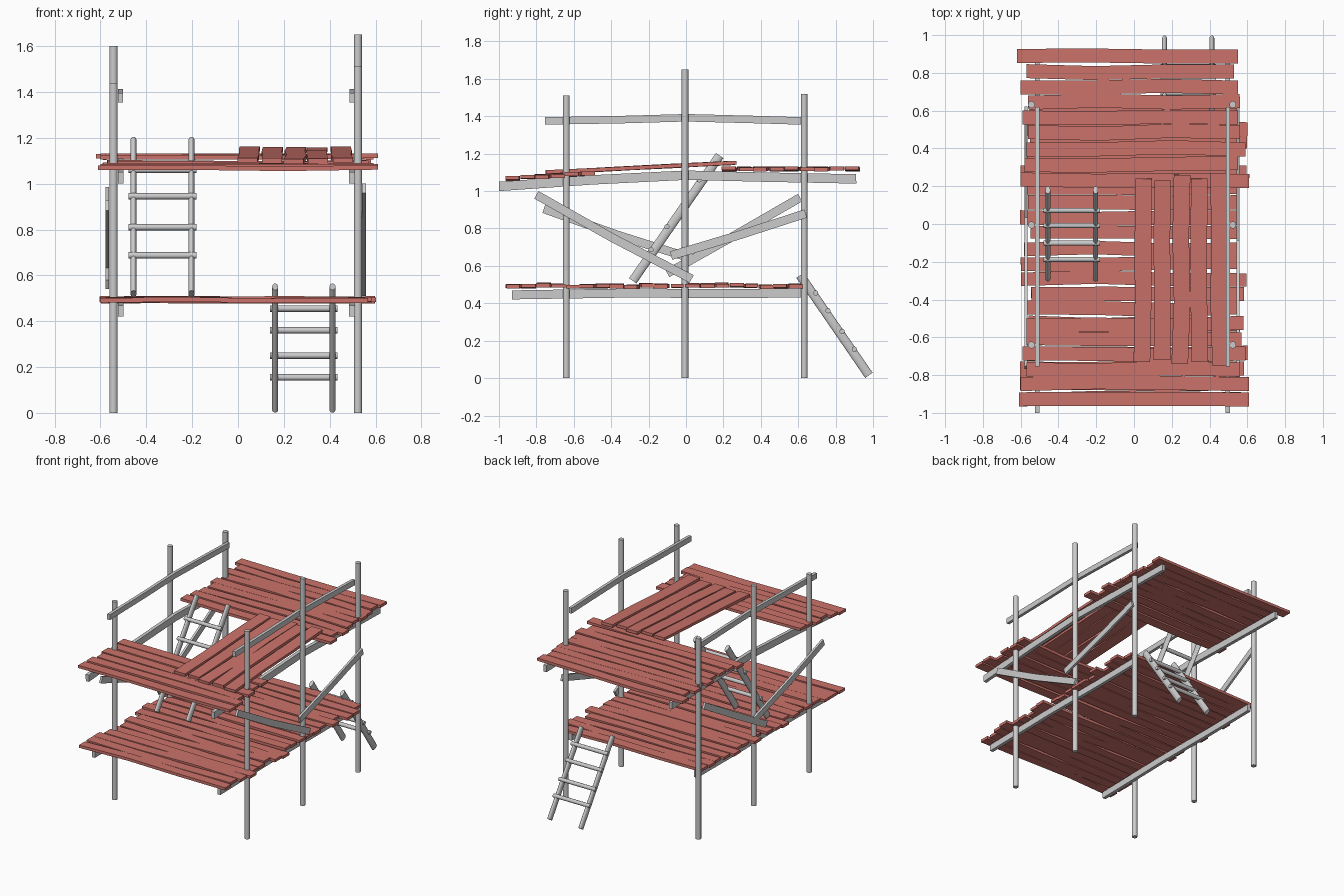
import bpy, bmesh, math, random
from mathutils import Vector

random.seed(4)
cube = bpy.data.objects.get("Cube")
if cube:
    bpy.data.objects.remove(cube, do_unlink=True)


def material(name, colour):
    m = bpy.data.materials.new(name)
    m.use_nodes = True
    m.diffuse_color = colour
    m.node_tree.nodes["Principled BSDF"].inputs["Base Color"].default_value = colour
    return m


red = material("red planks", (0.60, 0.17, 0.145, 1))
grey = material("grey timber", (0.6, 0.6, 0.6, 1))


def sweep(bm, points, width, height, sides=4):
    """Sweep a rectangle (4 sides) or an ellipse along a path."""
    points = [Vector(p) for p in points]
    axis = (points[-1] - points[0]).normalized()
    up = Vector((0, 1, 0)) if abs(axis.z) > 0.95 else Vector((0, 0, 1))
    side = axis.cross(up).normalized()
    up = side.cross(axis)
    grow = math.sqrt(2) if sides == 4 else 1
    rings = []
    for p in points:
        ring = []
        for i in range(sides):
            a = math.tau * (i + 0.5) / sides
            ring.append(bm.verts.new(p + side * math.cos(a) * width / 2 * grow
                                     + up * math.sin(a) * height / 2 * grow))
        rings.append(ring)
    for a, b in zip(rings, rings[1:]):
        for i in range(sides):
            j = (i + 1) % sides
            bm.faces.new((a[i], a[j], b[j], b[i])).smooth = sides > 4
    bm.faces.new(rings[0][::-1])
    bm.faces.new(rings[-1])


def finish(name, bm, mat):
    bmesh.ops.recalc_face_normals(bm, faces=bm.faces)
    mesh = bpy.data.meshes.new(name)
    bm.to_mesh(mesh)
    bm.free()
    mesh.materials.append(mat)
    obj = bpy.data.objects.new(name, mesh)
    bpy.context.collection.objects.link(obj)


def timber(name, points, width, height, sides=4):
    bm = bmesh.new()
    sweep(bm, points, width, height, sides)
    finish(name, bm, grey)


def wobble(amount):
    return random.uniform(-amount, amount)


def cross_plank(bm, y, z, left, right, width):
    """One slightly crooked plank lying across the frame."""
    pts = [(left + (right - left) * t, y + wobble(0.008), z + wobble(0.004))
           for t in (0, 0.33, 0.67, 1)]
    sweep(bm, pts, width, 0.02)


# Upright posts
LEFT, RIGHT = 0.523, -0.543
for label, x, tops in (("left", LEFT, (1.51, 1.65, 1.52)),
                       ("right", RIGHT, (1.44, 1.60, 1.46))):
    for place, y, top in zip(("front", "middle", "back"), (-0.64, -0.005, 0.632), tops):
        timber(f"{label}_{place}_post", [(x, y, 0), (x, y, top)], 0.037, 0.037, 12)

# Deck bearers and handrails on the inside of the posts
for label, x in (("left", 0.497), ("right", -0.512)):
    timber(f"{label}_lower_bearer",
           [(x, -0.93, 0.445), (x, -0.3, 0.455), (x, 0.2, 0.452), (x, 0.62, 0.455)], 0.025, 0.048)
    timber(f"{label}_upper_bearer",
           [(x, -1, 1.025), (x, -0.5, 1.06), (x, 0, 1.085), (x, 0.4, 1.075), (x, 0.91, 1.065)],
           0.025, 0.05)
    timber(f"{label}_handrail",
           [(x, -0.755, 1.375), (x, -0.35, 1.382), (x, 0, 1.392), (x, 0.35, 1.383),
            (x, 0.62, 1.375)], 0.022, 0.04)

# Diagonal braces outside the posts
for name, x, start, end in (
        ("left_front_brace", 0.55, (-0.80, 0.98), (0.03, 0.53)),
        ("left_back_brace", 0.55, (-0.08, 0.655), (0.64, 0.88)),
        ("right_front_brace", -0.571, (-0.76, 0.905), (0.03, 0.64)),
        ("right_back_brace", -0.571, (-0.10, 0.56), (0.61, 0.965))):
    middle = [(a + b) / 2 - 0.006 for a, b in zip(start, end)]
    timber(name, [(x, *start), (x, *middle), (x, *end)], 0.016, 0.046)

# Lower deck
bm = bmesh.new()
count = 20
for i in range(count):
    y = -0.925 + i * 1.51 / (count - 1)
    cross_plank(bm, y, 0.494 + wobble(0.004), -0.575 + wobble(0.035),
                0.575 + wobble(0.035), 0.072 + wobble(0.005))
finish("lower_deck", bm, red)

# Upper deck: front and back sections, each plank as (y, right end, left end)
front = ((-0.925, -0.61, 0.61), (-0.845, -0.60, 0.61), (-0.77, -0.57, 0.56),
         (-0.69, -0.59, 0.59), (-0.61, -0.57, 0.57), (-0.53, -0.57, 0.58))
back = ((0.885, -0.62, 0.55), (0.805, -0.57, 0.53), (0.725, -0.60, 0.55),
        (0.645, -0.56, 0.56), (0.565, -0.59, 0.55), (0.485, -0.56, 0.56),
        (0.40, -0.57, 0.59), (0.315, -0.58, 0.55), (0.235, -0.60, 0.61))
for name, rows in (("upper_front_deck", front), ("upper_back_deck", back)):
    bm = bmesh.new()
    for y, a, b in rows:
        z = 1.068 + (y + 0.93) * 0.06 if y < 0 else 1.118
        cross_plank(bm, y, z, a, b, 0.074)
    finish(name, bm, red)

# Sloping walkway joining the two upper sections
bm = bmesh.new()
for i, (y0, y1) in enumerate(((-0.73, 0.24), (-0.72, 0.23), (-0.74, 0.26),
                              (-0.73, 0.24), (-0.75, 0.27))):
    x = 0.045 + i * 0.102
    pts = []
    for t in (0, 0.33, 0.67, 1):
        pts.append((x + wobble(0.008), y0 + (y1 - y0) * t, 1.1 + 0.05 * t + wobble(0.003)))
    sweep(bm, pts, 0.088, 0.02)
finish("walkway", bm, red)


# Ladders: two rails with round rungs resting on their upper side
def ladder(name, rails, foot, head, rung_heights, lift):
    foot, head = Vector(foot), Vector(head)
    bm = bmesh.new()
    for x in rails:
        sweep(bm, [(x, *foot), (x, *head)], 0.027, 0.05, 12)
    for z in rung_heights:
        y = foot.x + (head.x - foot.x) * (z - foot.y) / (head.y - foot.y) + lift
        sweep(bm, [(rails[0] - 0.022, y, z), (rails[1] + 0.022, y, z)], 0.028, 0.028, 10)
    finish(name, bm, grey)


ladder("lower_ladder", (0.162, 0.412), (0.978, 0.015), (0.61, 0.55),
       (0.155, 0.25, 0.36, 0.455), 0.018)
ladder("upper_ladder", (-0.456, -0.203), (-0.285, 0.52), (0.18, 1.19),
       (0.687, 0.81, 0.945, 1.06), -0.018)
